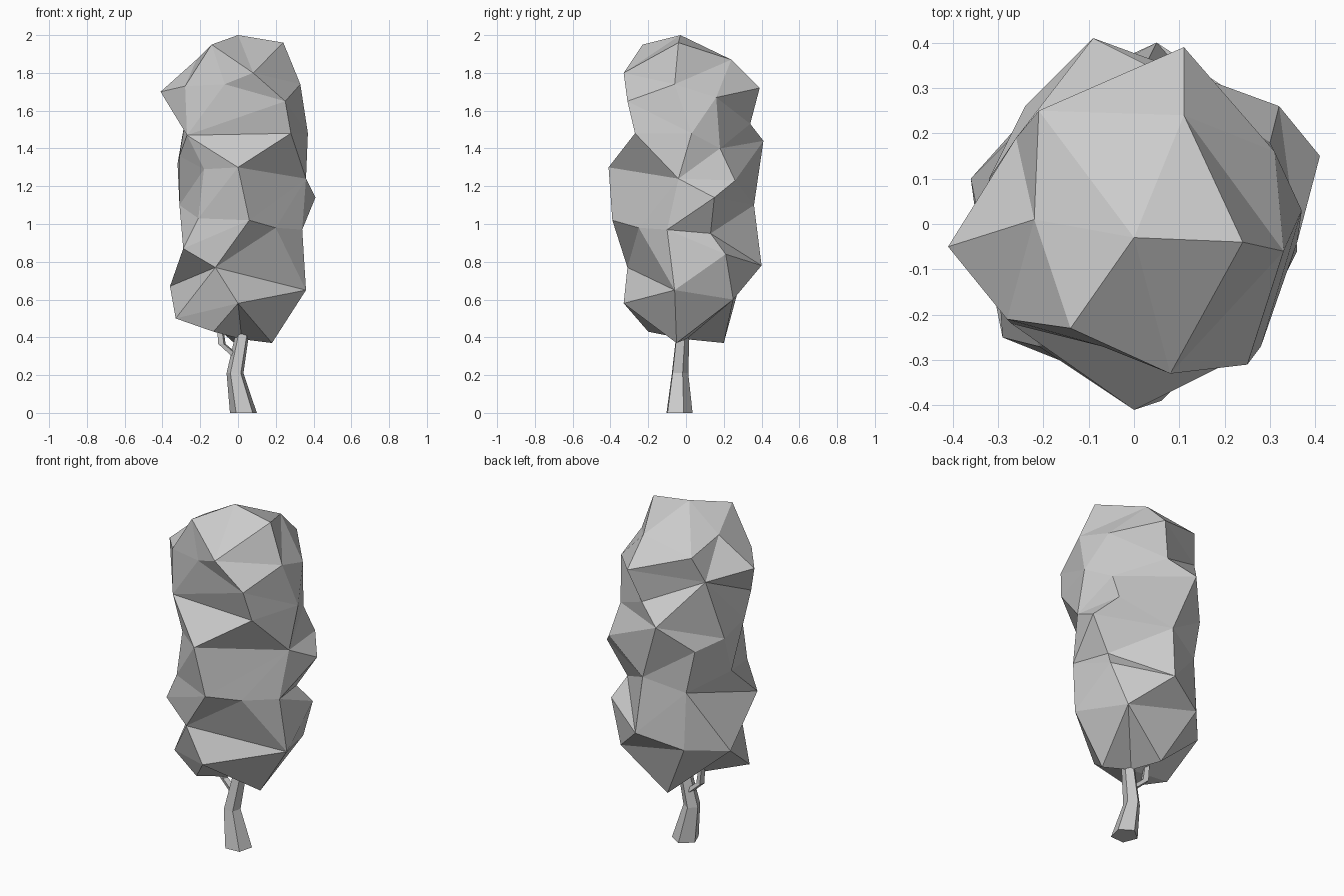
import bpy, bmesh, math
from mathutils import Vector
from mathutils.geometry import delaunay_2d_cdt

if "Cube" in bpy.data.objects:
    bpy.data.objects.remove(bpy.data.objects["Cube"])


def make_object(name, bm):
    bmesh.ops.recalc_face_normals(bm, faces=bm.faces)
    mesh = bpy.data.meshes.new(name)
    bm.to_mesh(mesh)
    bm.free()
    obj = bpy.data.objects.new(name, mesh)
    bpy.context.collection.objects.link(obj)
    return obj


def limb(name, path, sides):
    """Faceted tapering limb through (x, y, z, radius) stations."""
    bm = bmesh.new()
    rings = []
    for x, y, z, r in path:
        rings.append([bm.verts.new((x + r * math.cos(a), y + r * math.sin(a), z))
                      for a in (math.tau * (i + 0.3) / sides for i in range(sides))])
    for lo, hi in zip(rings, rings[1:]):
        for i in range(sides):
            j = (i + 1) % sides
            bm.faces.new((lo[i], lo[j], hi[j]))
            bm.faces.new((lo[i], hi[j], hi[i]))
    bm.faces.new(rings[0][::-1])
    bm.faces.new(rings[-1])
    return make_object(name, bm)


def faceted_crown(name, knobs, top, bottom, wrap_radius=0.22):
    """Closed low-poly skin: triangulate the knobs unrolled around the z axis."""
    pts = [Vector(p) for p in knobs] + [Vector(top), Vector(bottom)]
    n = len(knobs)
    flat, source = [], []
    for turn in (-1, 0, 1):
        for i, p in enumerate(pts[:n]):
            a = math.atan2(p.y, p.x) + math.tau * turn
            flat.append(Vector((a * wrap_radius, p.z)))
            source.append(i)
        for k in range(12):
            a = math.tau * ((k + 0.37) / 12 + turn) - math.pi
            for idx, z in ((n, 2.08), (n + 1, 0.28)):
                flat.append(Vector((a * wrap_radius, z)))
                source.append(idx)
    res = delaunay_2d_cdt(flat, [], [], 0, 1e-6)
    bm = bmesh.new()
    verts = [bm.verts.new(p) for p in pts]
    half = math.pi * wrap_radius
    for tri in res[2]:
        mid = sum(res[0][i].x for i in tri) / 3
        ids = [source[res[3][i][0]] for i in tri]
        if -half <= mid < half and len(set(ids)) == 3:
            corner = [verts[i] for i in ids]
            if bm.faces.get(corner) is None:
                bm.faces.new(corner)
    return make_object(name, bm)


# Foliage knobs, from the crown down
knobs = [
    (.24, -.04, 1.96), (.11, .24, 1.87), (-.21, .25, 1.82), (-.22, .01, 1.87),
    (-.14, -.23, 1.95), (.08, -.33, 1.80),
    (.33, -.06, 1.74), (.31, .16, 1.67), (.11, .39, 1.72), (-.26, .19, 1.67),
    (-.41, -.05, 1.70), (-.28, -.21, 1.73), (-.07, -.27, 1.74), (.25, -.31, 1.65),
    (.05, .34, 1.53), (-.09, .41, 1.44), (-.27, -.22, 1.47), (.28, -.27, 1.48),
    (.37, .03, 1.48), (.30, .18, 1.40), (-.31, -.10, 1.36),
    (.32, .26, 1.23), (-.24, .26, 1.28), (-.32, .10, 1.32), (0, -.41, 1.30),
    (-.18, -.26, 1.29), (.36, -.04, 1.24),
    (.41, .15, 1.14), (.03, .36, 1.10), (-.31, .02, 1.10), (-.19, .27, 1.03),
    (-.21, -.27, 1.03), (.06, -.39, 1.02), (.20, -.25, .98), (.34, -.10, .97),
    (.29, .13, .95),
    (.34, .21, .84), (-.29, -.25, .87), (-.12, -.31, .77), (.05, .40, .78),
    (-.19, .29, .70), (-.36, .10, .67), (.25, .25, .60), (.36, -.06, .65),
    (0, -.33, .58), (-.33, -.12, .50),
    (.18, -.05, .37), (-.02, .20, .37), (-.13, -.20, .43),
]
faceted_crown("foliage", knobs, (0, -.03, 2.0), (.02, 0, .39))

# Crooked trunk and a small side branch
limb("trunk", [(.03, -.04, 0, .075), (-.015, -.035, .21, .047),
               (.022, -.02, .41, .038), (.02, -.01, .6, .03)], 5)
limb("side_branch", [(-.01, -.02, .30, .026), (-.085, -.012, .365, .022),
                     (-.10, -.01, .5, .016)], 4)
